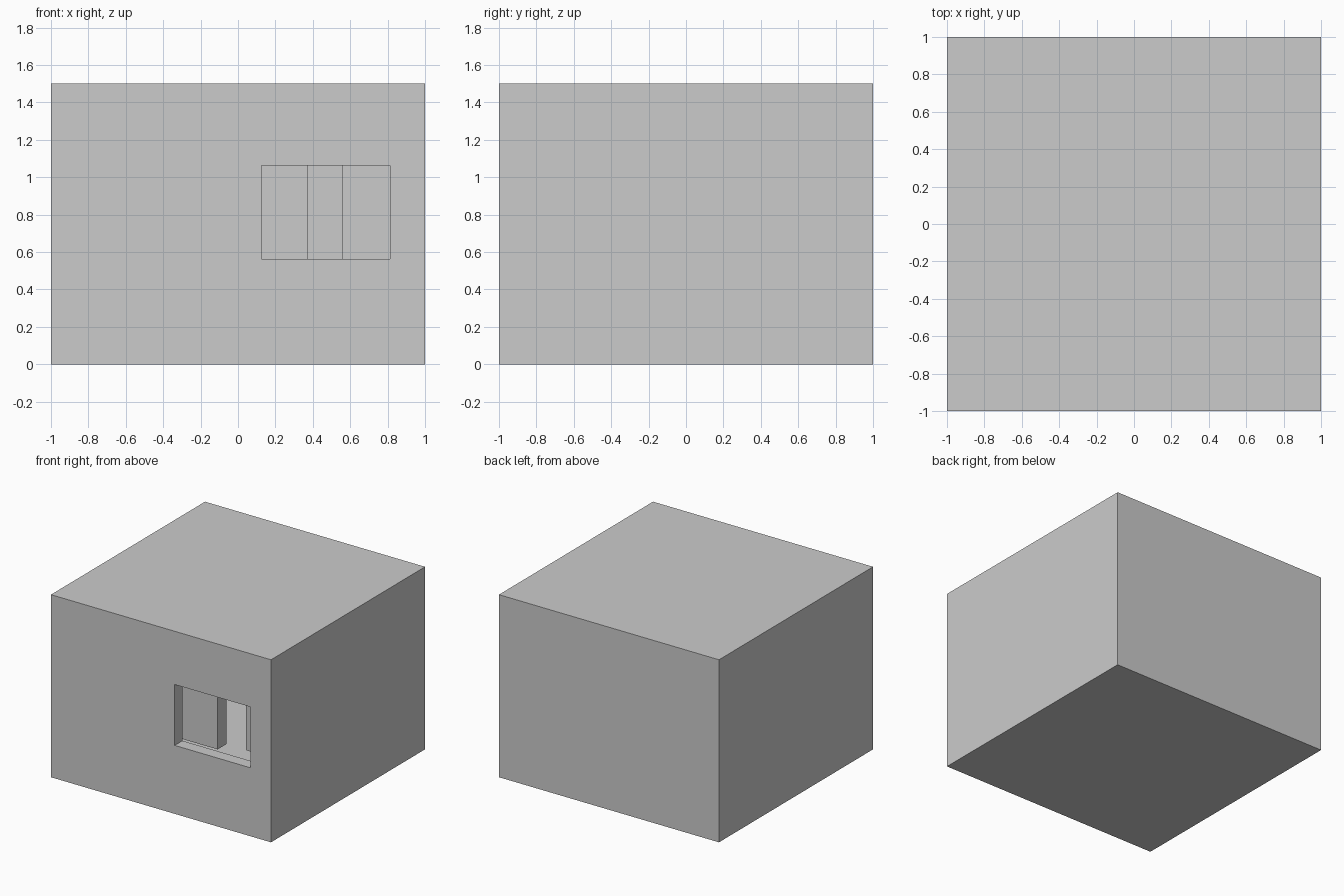
import bpy
from mathutils import Vector

default = bpy.data.objects.get("Cube")
if default:
    bpy.data.objects.remove(default, do_unlink=True)


def box(name, low, high):
    """Axis-aligned box between two corners."""
    low, high = Vector(low), Vector(high)
    bpy.ops.mesh.primitive_cube_add(size=1)
    obj = bpy.context.object
    obj.name = name
    for v in obj.data.vertices:
        v.co = (low + high) / 2 + v.co * (high - low)
    return obj


def carve(target, cutter):
    """Subtract the cutter and bake the result."""
    mod = target.modifiers.new("carve", 'BOOLEAN')
    mod.operation = 'DIFFERENCE'
    mod.solver = 'EXACT'
    mod.object = cutter
    cutter.hide_render = True
    bpy.context.view_layer.objects.active = target
    bpy.ops.object.modifier_apply(modifier=mod.name)
    bpy.data.objects.remove(cutter, do_unlink=True)


WALL = 0.1
HEIGHT = 1.5
FRONT = -1.0
WIN_LEFT, WIN_RIGHT = 0.125, 0.8125
WIN_BOTTOM, WIN_TOP = 0.5625, 1.0625

# Hollow room with one window opening in the front wall
room = box("room_shell", (-1, -1, 0), (1, 1, HEIGHT))
inside = 1 - WALL
carve(room, box("room_cavity", (-inside, -inside, WALL),
                (inside, inside, HEIGHT - WALL)))
carve(room, box("window_cutter", (WIN_LEFT, FRONT - WALL, WIN_BOTTOM),
                (WIN_RIGHT, FRONT + 2 * WALL - 0.05, WIN_TOP)))

# Two staggered shutters behind the window, leaving a central gap
PANEL_LOW, PANEL_HIGH = 0.52, 1.2
THICK = 0.115
for name, x0, x1, depth in (("window_shutter_right", -0.06, 0.375, 0.2),
                            ("window_shutter_left", 0.5575, inside, 0.31)):
    y = FRONT + depth
    box(name, (x0, y, PANEL_LOW), (x1, y + THICK, PANEL_HIGH))
